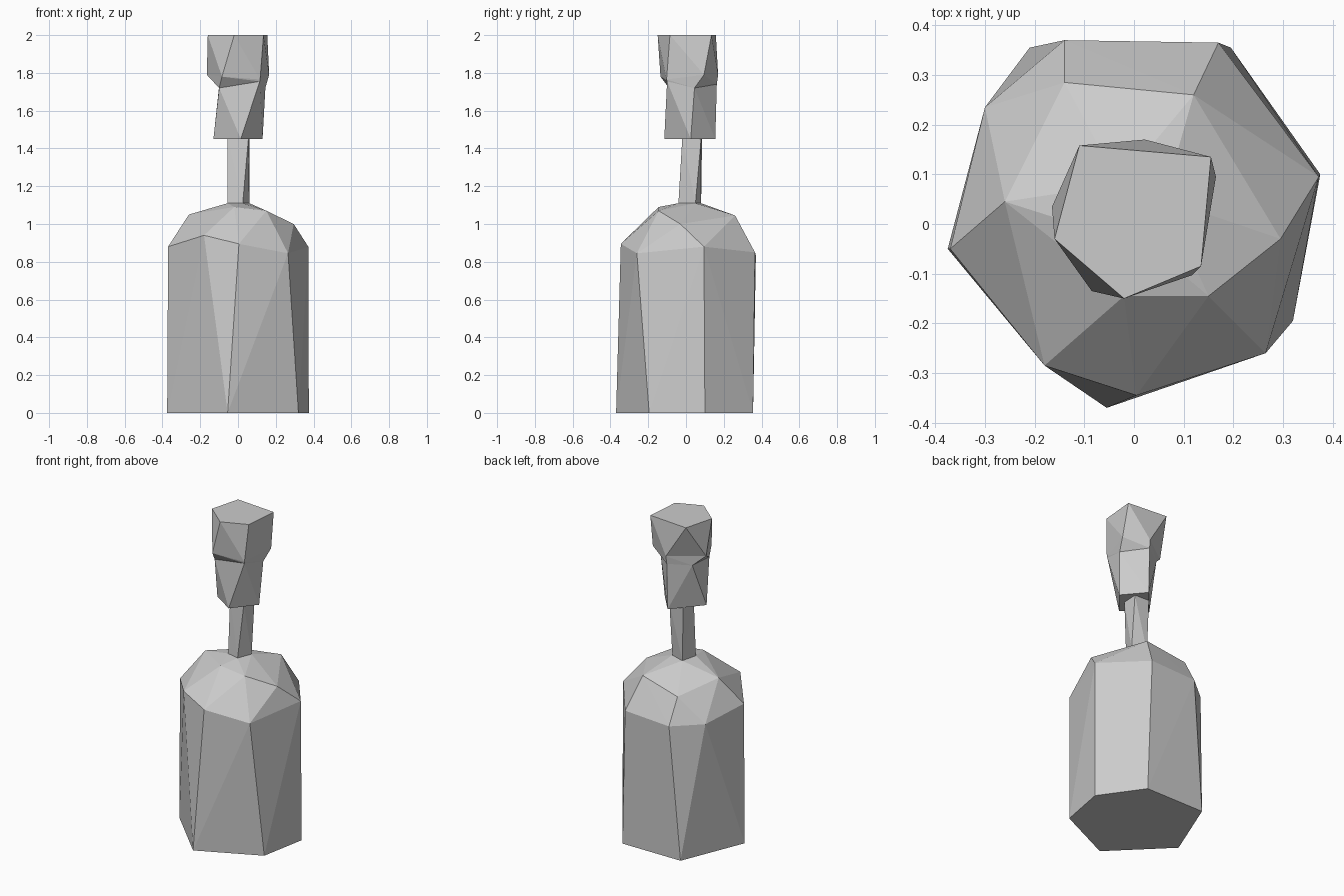
import bpy, bmesh
from mathutils import Vector

if "Cube" in bpy.data.objects:
    bpy.data.objects.remove(bpy.data.objects["Cube"])


def level(z, *pts):
    """Flat ring at height z."""
    return [(x, y, z) for x, y in pts]


def loft(name, rings, cap_bottom=False, cap_top=False):
    """Zip counter-clockwise rings of any side count with flat triangles."""
    bm = bmesh.new()
    loops = [[bm.verts.new(p) for p in r] for r in rings]

    def flat(a, b):
        return (Vector(a.co.xy) - Vector(b.co.xy)).length

    for a, b in zip(loops, loops[1:]):
        s = min(range(len(b)), key=lambda k: flat(a[0], b[k]))
        na, nb, i, j = len(a), len(b), 0, 0
        while i < na or j < nb:
            va, vb = a[i % na], b[(s + j) % nb]
            wa, wb = a[(i + 1) % na], b[(s + j + 1) % nb]
            if j == nb or (i < na and flat(wa, vb) <= flat(va, wb)):
                bm.faces.new((va, wa, vb))
                i += 1
            else:
                bm.faces.new((va, wb, vb))
                j += 1
    if cap_bottom:
        bm.faces.new(loops[0][::-1])
    if cap_top:
        bm.faces.new(loops[-1])
    bmesh.ops.recalc_face_normals(bm, faces=bm.faces)
    me = bpy.data.meshes.new(name)
    bm.to_mesh(me)
    bm.free()
    ob = bpy.data.objects.new(name, me)
    bpy.context.collection.objects.link(ob)
    return ob


# Bottle body: six-sided base, eight-point shoulder, rounded top
base = level(0, (-.055, -.37), (.32, -.195), (.375, .10),
             (.195, .355), (-.21, .355), (-.375, -.05))
shoulder = [(.005, -.345, .895), (.265, -.26, .845), (.372, .095, .88),
            (.17, .365, .85), (-.14, .37, .835), (-.30, .235, .84),
            (-.37, -.05, .88), (-.18, -.285, .94)]
dome = [(-.02, -.145, 1.09), (.15, -.145, 1.07), (.295, -.03, 1.0),
        (.12, .26, 1.045), (-.14, .285, .99), (-.26, .045, 1.05)]
neck_base = level(1.11, (.025, -.04), (.06, .05), (-.03, .08), (-.055, -.02))
loft("bottle_body", [base, shoulder, dome, neck_base], cap_bottom=True)

# Slim twisted neck
neck_top = level(1.45, (.055, -.02), (.06, .08), (-.04, .085), (-.055, 0))
loft("bottle_neck", [neck_base, neck_top])

# Faceted stopper with a pinched waist
stopper_foot = level(1.45, (.015, -.115), (.13, .025), (.02, .155), (-.13, -.02))
waist = [(-.10, -.09, 1.72), (.115, -.10, 1.755), (.145, .045, 1.72),
         (.02, .163, 1.74), (-.10, .08, 1.73)]
brow = [(-.085, -.135, 1.78), (.117, -.103, 1.765), (.165, .095, 1.79),
        (.022, .17, 1.79), (-.165, .035, 1.79)]
crown = level(2, (-.02, -.15), (.135, -.085), (.155, .135),
              (-.11, .158), (-.16, -.03))
loft("stopper", [stopper_foot, waist, brow, crown], cap_bottom=True, cap_top=True)
